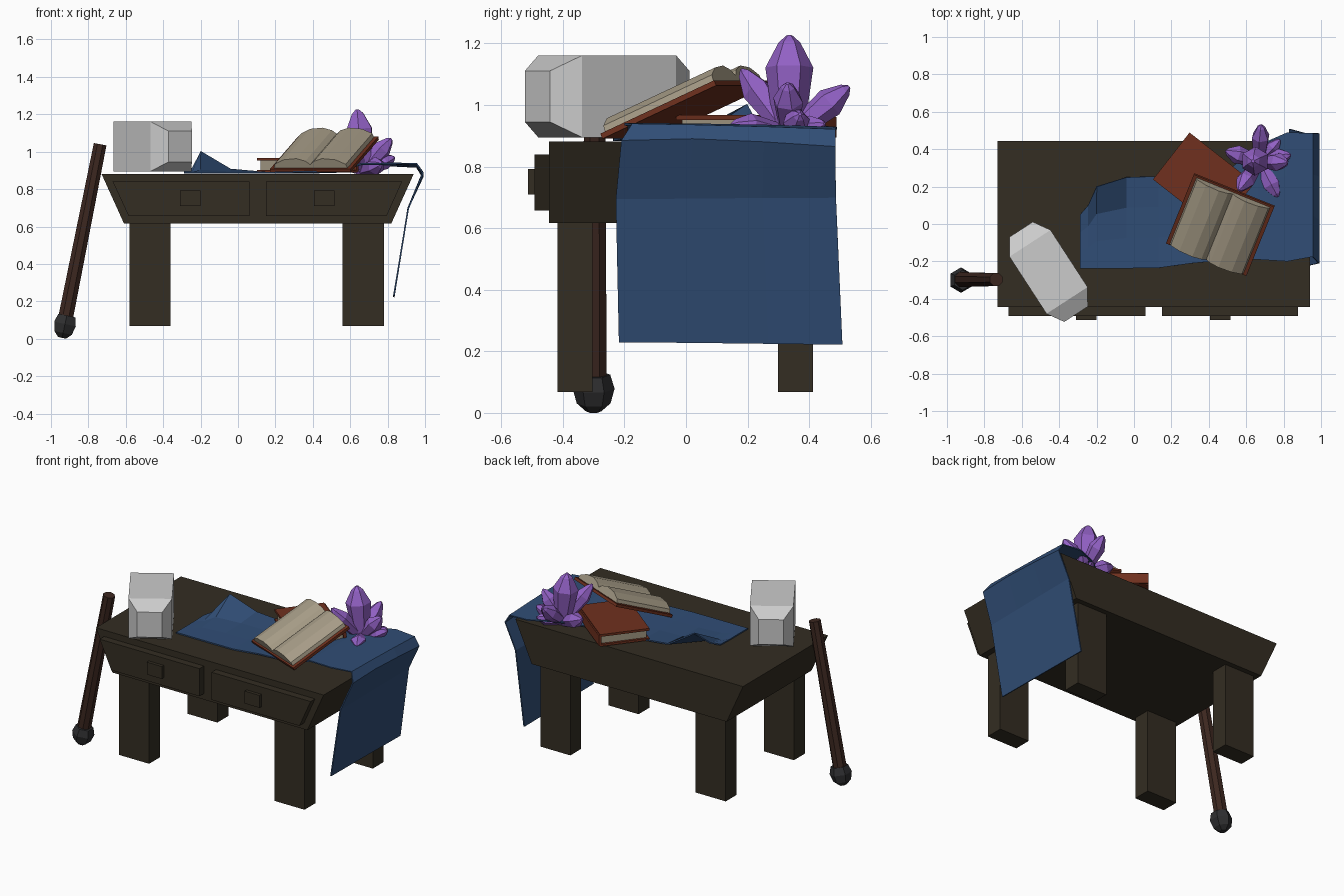
import bpy
from math import cos, sin, pi, radians
from mathutils import Vector, Matrix, Euler

if "Cube" in bpy.data.objects:
    bpy.data.objects.remove(bpy.data.objects["Cube"])


def mat(name, r, g, b):
    m = bpy.data.materials.new(name)
    m.diffuse_color = (r, g, b, 1)
    m.use_nodes = True
    m.node_tree.nodes["Principled BSDF"].inputs["Base Color"].default_value = m.diffuse_color
    return m


WOOD = mat("dark_wood", .033, .026, .016)
HANDLE = mat("handle_wood", .045, .02, .014)
IRON = mat("iron", .028, .028, .03)
BLUE = mat("blue_cloth", .03, .075, .18)
RED = mat("red_leather", .16, .03, .013)
PAPER = mat("paper", .38, .33, .24)
PURPLE = mat("purple_crystal", .29, .12, .56)


def mesh(name, verts, faces, m, matrix=Matrix()):
    me = bpy.data.meshes.new(name)
    me.from_pydata([matrix @ Vector(v) for v in verts], [], faces)
    ob = bpy.data.objects.new(name, me)
    bpy.context.collection.objects.link(ob)
    if m:
        me.materials.append(m)
    return ob


def loft(name, rings, m, matrix=Matrix()):
    """Closed skin through rings of equal point count, capped at both ends."""
    n, k = len(rings[0]), len(rings)
    verts = [p for r in rings for p in r]
    faces = [(i * n + j, i * n + (j + 1) % n, (i + 1) * n + (j + 1) % n, (i + 1) * n + j)
             for i in range(k - 1) for j in range(n)]
    faces += [tuple(range(n))[::-1], tuple(range((k - 1) * n, k * n))]
    return mesh(name, verts, faces, m, matrix)


def prism(name, profile, y0, y1, m, matrix=Matrix()):
    """Extrude an (x, z) profile along y."""
    return loft(name, [[(x, y, z) for x, z in profile] for y in (y1, y0)], m, matrix)


def box(name, x0, x1, y0, y1, z0, z1, m, matrix=Matrix()):
    return prism(name, [(x0, z0), (x1, z0), (x1, z1), (x0, z1)], y0, y1, m, matrix)


def spindle(name, a, b, stations, sides, m, turn=0):
    """Faceted solid from a to b; stations are (fraction, radius)."""
    a, b = Vector(a), Vector(b)
    d = b - a
    q = d.to_track_quat('Z', 'Y')
    rings = [[a + d * t + q @ Vector((r * cos(turn + 2 * pi * i / sides),
                                      r * sin(turn + 2 * pi * i / sides), 0))
              for i in range(sides)] for t, r in stations]
    return loft(name, rings, m)


# table body, drawers and legs
prism("table_body", [(-.61, .617), (.82, .617), (.94, .882), (-.73, .882)], -.445, .445, WOOD)
prism("left_drawer", [(-.585, .657), (.062, .657), (.062, .84), (-.67, .84)], -.492, -.44, WOOD)
prism("right_drawer", [(.15, .657), (.795, .657), (.877, .84), (.15, .84)], -.492, -.44, WOOD)
for side, x in (("left", -.255), ("right", .462)):
    box(side + "_knob", x - .055, x + .055, -.513, -.49, .71, .792, WOOD)
for side, x in (("left", -.47), ("right", .67)):
    for end, y in (("front", -.36), ("back", .355)):
        box(f"{end}_{side}_leg", x - .11, x + .11, y - .057, y + .057, .068, .62, WOOD)

# hammer head: block with tapered ends
M = Matrix.Translation((-.457, -.256, 1.028)) @ Matrix.Rotation(radians(33), 4, 'Z')
loft("hammer_head", [[(sx * w, y, sz * h) for sx, sz in ((1, 1), (1, -1), (-1, -1), (-1, 1))]
                     for y, w, h in ((-.27, .075, .083), (-.182, .131, .133),
                                     (.182, .131, .133), (.27, .075, .083))], None, M)

# leaning handle with its iron foot
spindle("hammer_handle", (-.928, -.297, .08), (-.737, -.297, 1.04),
        [(0, .043), (1, .037)], 8, HANDLE, pi / 8)
spindle("handle_foot", (-.941, -.3, .005), (-.915, -.3, .124),
        [(0, .025), (.22, .055), (.62, .068), (1, .054)], 6, IRON)

# cloth runner: (x, y low, y high, z at four columns)
rows = [
    (-.288, -.237, .05, .887, .887, .887, .89),
    (-.245, -.237, .1, .887, .887, .887, .91),
    (-.2, -.237, .2, .887, .887, .9, 1.0),
    (-.04, -.237, .25, .887, .887, .89, .905),
    (.13, -.235, .255, .887, .887, .887, .89),
    (.31, -.21, .25, .892, .887, .887, .887),
    (.52, -.19, .3, .892, .89, .89, .89),
    (.66, -.19, .42, .935, .935, .933, .93),
    (.82, -.2, .49, .938, .936, .932, .925),
    (.955, -.175, .485, .936, .932, .926, .918),
    (.988, -.21, .485, .885, .89, .88, .865),
    (.91, -.228, .487, .695, .697, .699, .7),
    (.833, -.218, .508, .23, .228, .225, .222),
]
cv = [(r[0], r[1] + (r[2] - r[1]) * j / 3, r[3 + j]) for r in rows for j in range(4)]
cf = [(i * 4 + j, i * 4 + 4 + j, i * 4 + 5 + j, i * 4 + 1 + j)
      for i in range(len(rows) - 1) for j in range(3)]
cloth = mesh("cloth_runner", cv, cf, BLUE)
sol = cloth.modifiers.new("thickness", 'SOLIDIFY')
sol.thickness = .008
sol.offset = 0

# closed book lying flat, spine towards the back
M = Matrix.Translation((.37, .225, .888)) @ Matrix.Rotation(radians(-38), 4, 'Z')
box("closed_book_back_cover", -.22, .22, -.155, .155, 0, .014, RED, M)
box("closed_book_front_cover", -.22, .22, -.155, .155, .064, .079, RED, M)
box("closed_book_pages", -.205, .205, -.142, .148, .012, .066, PAPER, M)
box("closed_book_spine", -.22, .22, .145, .163, .006, .073, RED, M)

# open book propped on the closed one
M = Matrix.Translation((.463, 0, .977)) @ Euler((radians(23.5), 0, radians(-22))).to_matrix().to_4x4()
box("open_book_cover", -.232, .232, -.217, .217, 0, .018, RED, M)
half = [(.212, .02), (.205, .042), (.15, .068), (.075, .075), (.025, .06)]
arch = [(-x, z) for x, z in half] + [(0, .04)] + half[::-1]
prism("open_book_pages", arch[::-1], -.207, .207, PAPER, M)

# crystal cluster: tip position and radius
root = (.67, .335, .9)
tips = [((.637, .336, 1.226), .078), ((.68, .53, 1.06), .05), ((.82, .33, 1.07), .05),
        ((.838, .37, .97), .045), ((.77, .145, .935), .05), ((.49, .39, .98), .05),
        ((.56, .18, 1.115), .05), ((.78, .45, .94), .04)]
for i, (tip, r) in enumerate(tips):
    spindle(f"crystal_{i + 1}", root, tip,
            [(0, r * .6), (.68, r), (.93, r * .45), (1, r * .12)], 6, PURPLE, i * .4)
